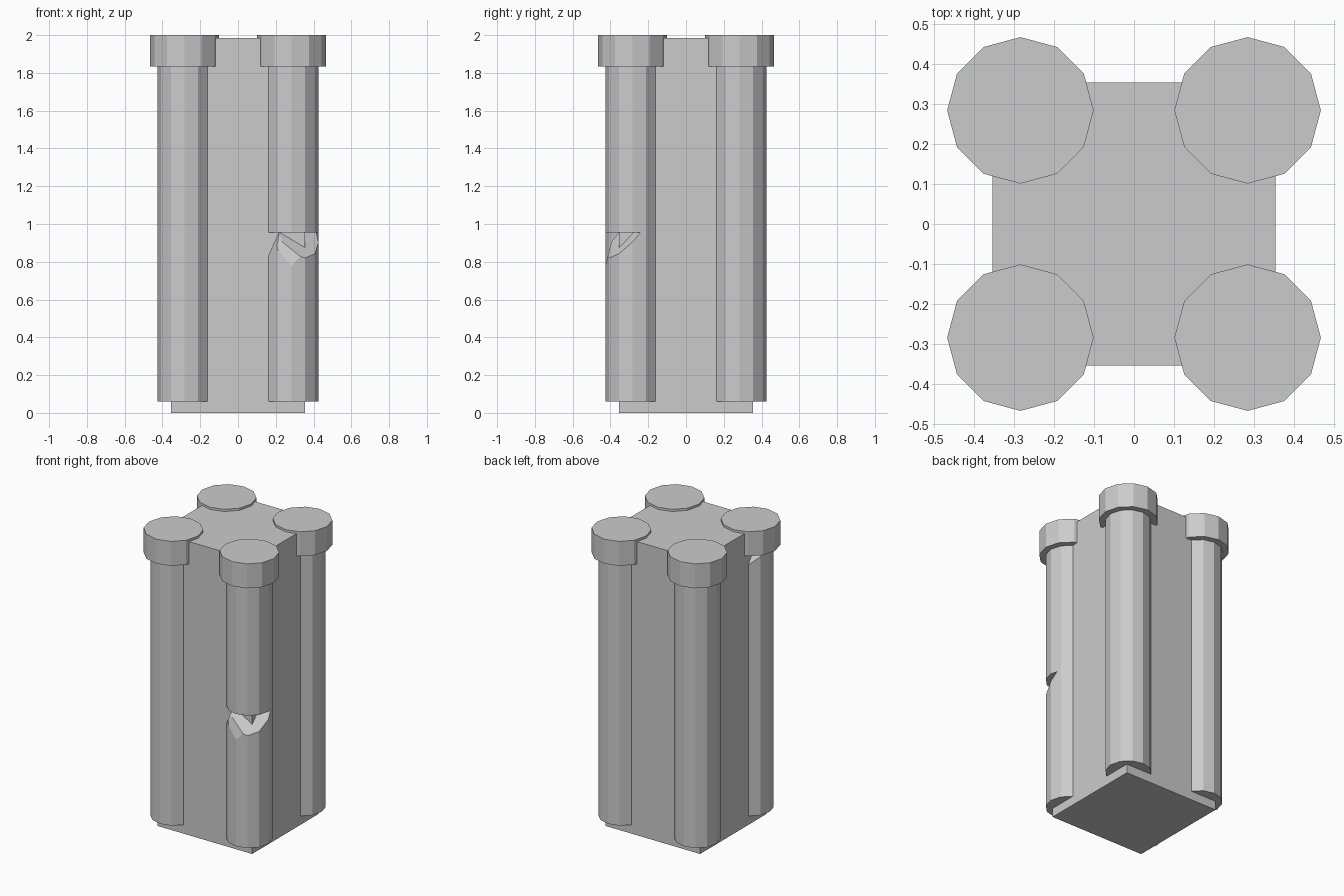
import bpy, bmesh
from mathutils import Vector

cube = bpy.data.objects.get("Cube")
if cube:
    bpy.data.objects.remove(cube, do_unlink=True)

stone = bpy.data.materials.new("grey_stone")
stone.use_nodes = True
grey = (0.6, 0.6, 0.6, 1)
stone.diffuse_color = grey
stone.node_tree.nodes["Principled BSDF"].inputs["Base Color"].default_value = grey

OFFSET = 0.284      # pillar centre distance along x and y
SHAFT_R, CAP_R = 0.142, 0.183
BASE, JOINT, NECK, TOP = 0.06, 0.955, 1.835, 2.0


def finish(name, bm):
    bmesh.ops.recalc_face_normals(bm, faces=bm.faces)
    mesh = bpy.data.meshes.new(name)
    bm.to_mesh(mesh)
    bm.free()
    mesh.materials.append(stone)
    obj = bpy.data.objects.new(name, mesh)
    bpy.context.collection.objects.link(obj)
    return obj


def drum(name, x, y, radius, z0, z1, chips=()):
    """Twelve-sided upright prism; each chip is (point, outward normal) of a cut."""
    bm = bmesh.new()
    bmesh.ops.create_cone(bm, cap_ends=True, segments=12,
                          radius1=radius, radius2=radius, depth=z1 - z0)
    bmesh.ops.translate(bm, verts=bm.verts, vec=(x, y, (z0 + z1) / 2))
    for point, normal in chips:
        geom = bm.verts[:] + bm.edges[:] + bm.faces[:]
        bmesh.ops.bisect_plane(bm, geom=geom, plane_co=point, clear_outer=True,
                               plane_no=Vector(normal).normalized())
        rim = [e for e in bm.edges if e.is_boundary]
        bmesh.ops.holes_fill(bm, edges=rim)
    return finish(name, bm)


# Square central block
bm = bmesh.new()
bmesh.ops.create_cube(bm, size=1)
bmesh.ops.scale(bm, verts=bm.verts, vec=(0.708, 0.708, 1.985))
bmesh.ops.translate(bm, verts=bm.verts, vec=(0, 0, 1.985 / 2))
finish("central_block", bm)

# Broken shoulder of the front left pillar
break_cuts = [
    ((0.355, -0.407, 0.82), (0.6, -1.03, 1)),
    ((0.28, -0.421, 0.80), (0, -1, 0.25)),
    ((0.28, -0.40, 0.90), (0, -1, 0.8)),
    ((0.161, -0.354, 0.83), (-1, -0.4, 0.45)),
]
# Small chip below the cap of the front right pillar
neck_cut = [((-0.354, -0.161, 1.76), (-0.5, 1.4, 1))]

# Corner pillars with wide caps
for side, sx in (("left", 1), ("right", -1)):
    for end, sy in (("front", -1), ("back", 1)):
        name = f"{end}_{side}"
        x, y = sx * OFFSET, sy * OFFSET
        drum(name + "_cap", x, y, CAP_R, NECK, TOP)
        if name == "front_left":
            drum(name + "_lower_shaft", x, y, SHAFT_R, BASE, JOINT, break_cuts)
            drum(name + "_upper_shaft", x, y, SHAFT_R, JOINT, NECK)
        else:
            chips = neck_cut if name == "front_right" else ()
            drum(name + "_shaft", x, y, SHAFT_R, BASE, NECK, chips)
